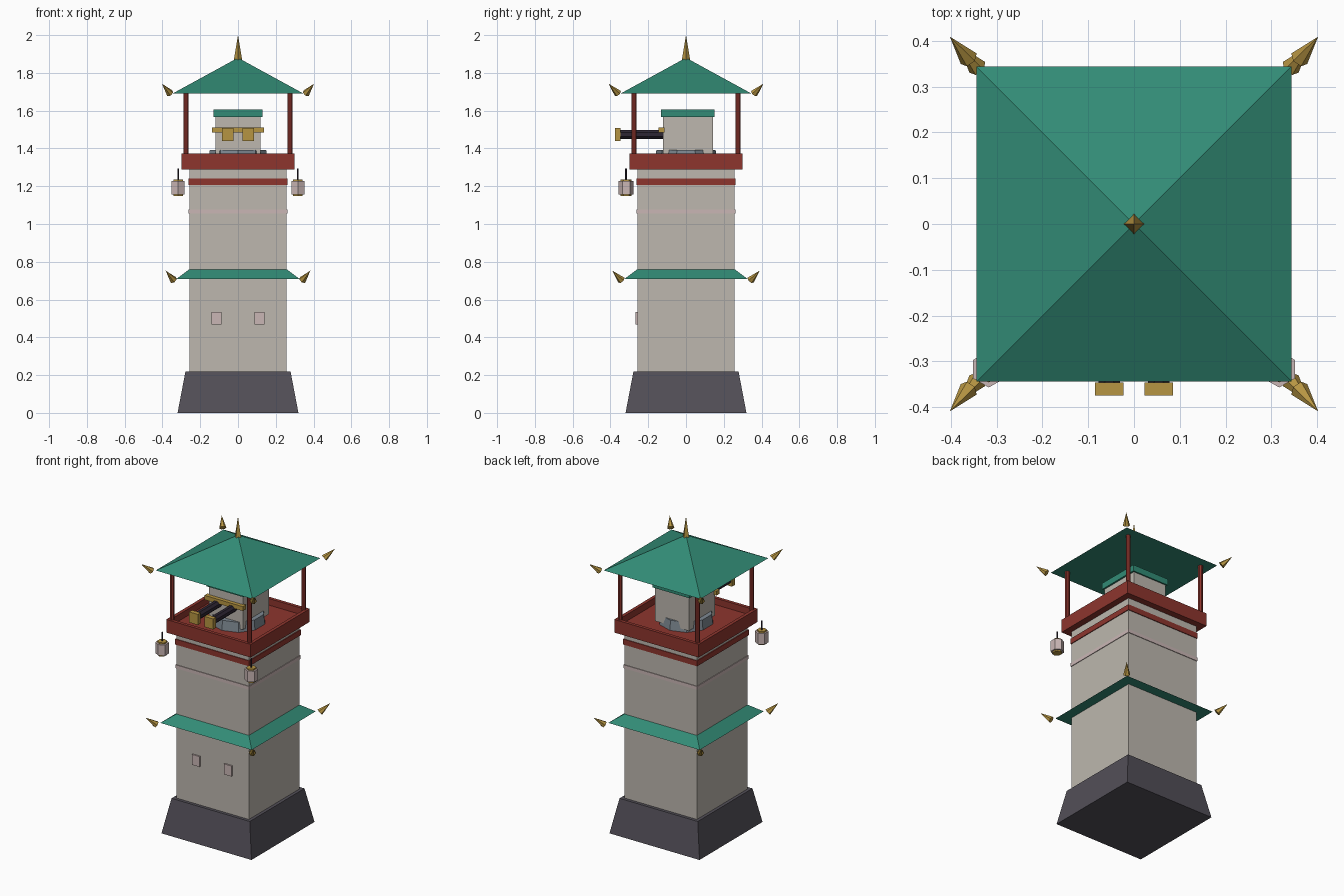
import bpy, bmesh, math
from mathutils import Matrix, Vector

default = bpy.data.objects.get("Cube")
if default:
    bpy.data.objects.remove(default, do_unlink=True)


def material(name, rgb):
    m = bpy.data.materials.new(name)
    m.use_nodes = True
    m.diffuse_color = (*rgb, 1)
    m.node_tree.nodes["Principled BSDF"].inputs["Base Color"].default_value = (*rgb, 1)
    return m


STONE = material("pale_stone", (0.51, 0.475, 0.425))
SLATE = material("dark_slate", (0.085, 0.078, 0.097))
GREEN = material("roof_green", (0.032, 0.26, 0.18))
RED = material("timber_red", (0.27, 0.036, 0.027))
GOLD = material("gold", (0.47, 0.30, 0.055))
PAPER = material("pale_pink", (0.59, 0.47, 0.46))
STEEL = material("steel_grey", (0.21, 0.25, 0.29))
BLACK = material("barrel_black", (0.026, 0.019, 0.033))


def finish(name, bm, mat):
    bmesh.ops.recalc_face_normals(bm, faces=bm.faces)
    mesh = bpy.data.meshes.new(name)
    bm.to_mesh(mesh)
    bm.free()
    mesh.materials.append(mat)
    obj = bpy.data.objects.new(name, mesh)
    bpy.context.collection.objects.link(obj)
    return obj


def box(name, mat, x, y, z):
    """Box from (min, max) pairs."""
    bm = bmesh.new()
    bmesh.ops.create_cube(bm, size=1)
    for v in bm.verts:
        v.co = [(a + b) / 2 + c * (b - a) for c, (a, b) in zip(v.co, (x, y, z))]
    return finish(name, bm, mat)


def rod(name, mat, start, end, r1, r2, sides, turn=0):
    """Straight prism or cone between two points."""
    start, end = Vector(start), Vector(end)
    axis = end - start
    bm = bmesh.new()
    bmesh.ops.create_cone(bm, cap_ends=True, segments=sides, radius1=r1,
                          radius2=r2, depth=axis.length)
    aim = Vector((0, 0, 1)).rotation_difference(axis).to_matrix().to_4x4()
    bm.transform(Matrix.Translation((start + end) / 2) @ aim
                 @ Matrix.Rotation(turn, 4, 'Z'))
    bmesh.ops.remove_doubles(bm, verts=bm.verts, dist=0.0001)
    return finish(name, bm, mat)


def square(name, mat, half1, half2, z0, z1):
    """Square tapering block centred on the tower axis."""
    k = math.sqrt(2)
    return rod(name, mat, (0, 0, z0), (0, 0, z1), half1 * k, half2 * k, 4, math.pi / 4)


CORNERS = [(sx, sy, f"{'front' if sy < 0 else 'back'}_{'left' if sx > 0 else 'right'}")
           for sx in (-1, 1) for sy in (-1, 1)]


def corner_finials(prefix, half, z):
    for sx, sy, side in CORNERS:
        b = half + 0.017
        rod(f"{prefix}_finial_{side}", GOLD, (sx * b, sy * b, z),
            (sx * (half + 0.058), sy * (half + 0.065), z + 0.05), 0.021, 0, 6)


# Tower shaft
square("plinth", SLATE, 0.32, 0.278, 0, 0.22)
square("tower_shaft", STONE, 0.258, 0.258, 0.21, 1.3)
square("skirt_roof", GREEN, 0.325, 0.258, 0.71, 0.76)
corner_finials("skirt", 0.325, 0.703)
square("pale_band", PAPER, 0.262, 0.262, 1.055, 1.077)
square("red_band", RED, 0.263, 0.263, 1.207, 1.242)

# Raised window panels on the front
for s, side in ((-1, "right"), (1, "left")):
    c = s * 0.114
    box(f"window_{side}", PAPER, (c - 0.027, c + 0.027), (-0.267, -0.25), (0.468, 0.535))

# Platform tray with a raised rim
bm = bmesh.new()
bmesh.ops.create_cube(bm, size=1)
bm.transform(Matrix.Translation((0, 0, 1.33)) @ Matrix.Diagonal((0.6, 0.6, 0.084, 1)))
floor = max(bm.faces, key=lambda f: f.calc_center_median().z)
bmesh.ops.inset_individual(bm, faces=[floor], thickness=0.03)
rim = bmesh.ops.extrude_discrete_faces(bm, faces=[floor])["faces"][0]
bmesh.ops.translate(bm, verts=rim.verts, vec=(0, 0, -0.042))
bmesh.ops.remove_doubles(bm, verts=bm.verts, dist=0.0001)
finish("platform", bm, RED)

# Posts and main roof
for sx, sy, side in CORNERS:
    x, y = sx * 0.275, sy * 0.275
    rod(f"post_{side}", RED, (x, y, 1.34), (x, y, 1.7), 0.0145, 0.0145, 8, math.pi / 8)
square("main_roof", GREEN, 0.344, 0, 1.692, 1.88)
corner_finials("roof", 0.344, 1.692)
rod("roof_spire", GOLD, (0, 0, 1.868), (0, 0, 2), 0.022, 0, 4)

# Turret
rod("turret_ring", STEEL, (0, 0, 1.32), (0, 0, 1.392), 0.165, 0.157, 10)
box("turret_body", STONE, (-0.12, 0.12), (-0.122, 0.142), (1.35, 1.57))
box("turret_cap", GREEN, (-0.131, 0.131), (-0.132, 0.151), (1.566, 1.606))
box("turret_crossbar", GOLD, (-0.137, 0.137), (-0.146, -0.114), (1.484, 1.512))

# Twin barrels
for s, side in ((-1, "right"), (1, "left")):
    x = s * 0.054
    rod(f"barrel_{side}", BLACK, (x, -0.1, 1.474), (x, -0.35, 1.474),
        0.025, 0.025, 8, math.pi / 8)
    box(f"muzzle_{side}", GOLD, (x - 0.031, x + 0.031), (-0.375, -0.346), (1.439, 1.507))

# Hanging lanterns at the front corners
for s, side in ((-1, "right"), (1, "left")):
    def layer(name, mat, z0, z1, r, sides=6):
        rod(f"lantern_{name}_{side}", mat, (s * 0.317, -0.317, z0),
            (s * 0.317, -0.317, z1), r, r, sides, math.pi * (s < 0))
    layer("hook", BLACK, 1.22, 1.293, 0.005)
    layer("top", GOLD, 1.224, 1.236, 0.029)
    layer("body", PAPER, 1.157, 1.227, 0.04)
    layer("bottom", GOLD, 1.148, 1.16, 0.029)
